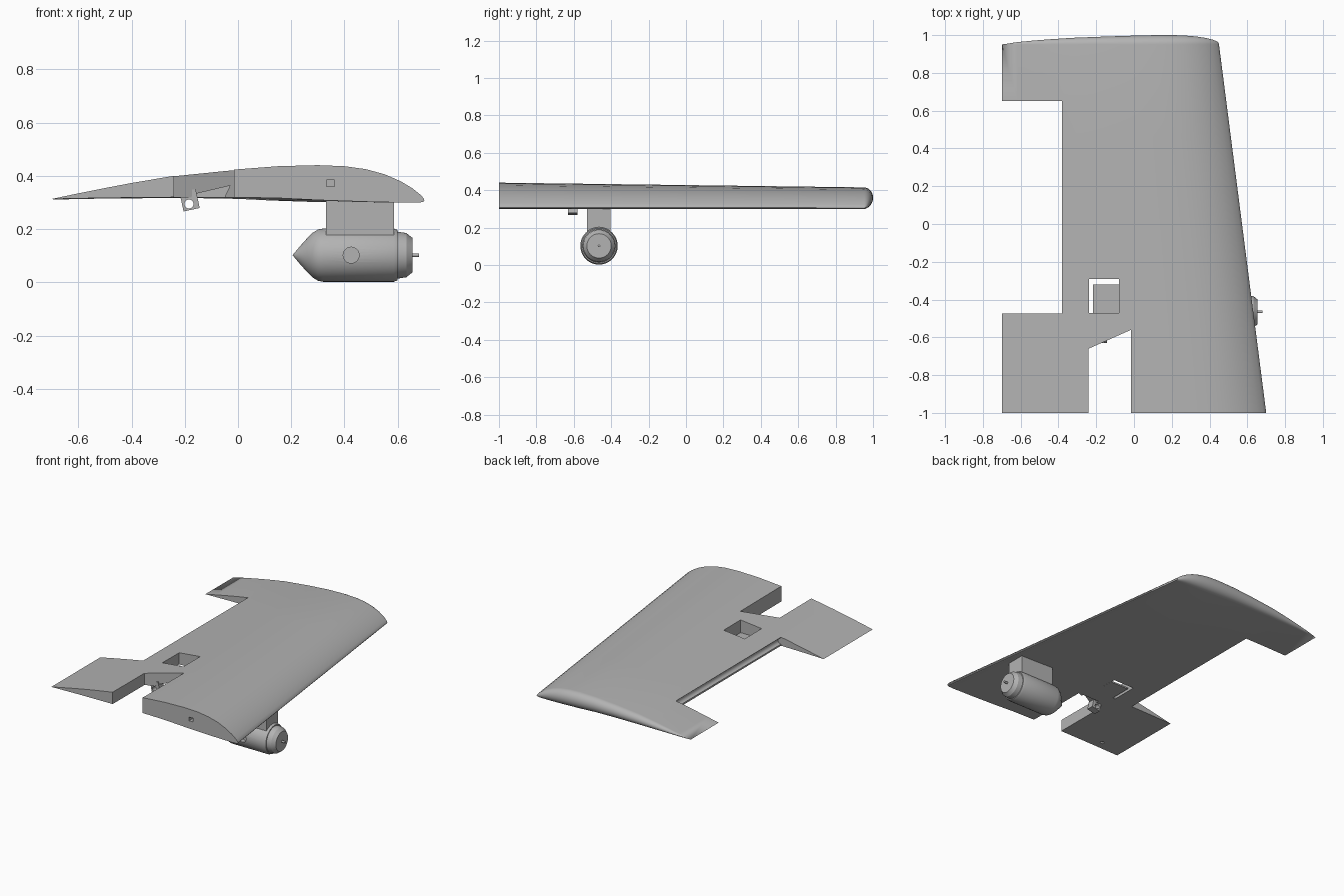
import bpy, bmesh, math
from mathutils import Matrix, Vector

if "Cube" in bpy.data.objects:
    bpy.data.objects.remove(bpy.data.objects["Cube"])

grey = bpy.data.materials.new("plain grey")
grey.use_nodes = True
grey.diffuse_color = (0.45, 0.45, 0.45, 1)
grey.node_tree.nodes["Principled BSDF"].inputs["Base Color"].default_value = (0.45, 0.45, 0.45, 1)


def make(name, bm):
    bmesh.ops.recalc_face_normals(bm, faces=bm.faces)
    mesh = bpy.data.meshes.new(name)
    bm.to_mesh(mesh)
    bm.free()
    mesh.materials.append(grey)
    ob = bpy.data.objects.new(name, mesh)
    bpy.context.collection.objects.link(ob)
    return ob


def prism(name, outline, lo, hi, axis="z"):
    """Extrude a 2D outline: xy along z, or xz along y."""
    def place(p, h):
        return (p[0], p[1], h) if axis == "z" else (p[0], h, p[1])
    bm = bmesh.new()
    rings = [[bm.verts.new(place(p, h)) for p in outline] for h in (lo, hi)]
    n = len(outline)
    for ring in rings:
        bm.faces.new(ring)
    for i in range(n):
        j = (i + 1) % n
        bm.faces.new((rings[0][i], rings[0][j], rings[1][j], rings[1][i]))
    return make(name, bm)


def box(name, x, y, z):
    return prism(name, [(x[0], y[0]), (x[1], y[0]), (x[1], y[1]), (x[0], y[1])], *z)


def rod(name, x, z, r, y, flat=1):
    """Cylinder along y."""
    turn = [2 * math.pi * i / 32 for i in range(32)]
    return prism(name, [(x + r * flat * math.cos(a), z + r * math.sin(a)) for a in turn], *y, axis="y")


def cut(target, cutter):
    mod = target.modifiers.new("cut", "BOOLEAN")
    mod.operation, mod.solver, mod.object = "DIFFERENCE", "EXACT", cutter
    bpy.context.view_layer.update()
    with bpy.context.temp_override(object=target, active_object=target):
        bpy.ops.object.modifier_apply(modifier=mod.name)
    bpy.data.objects.remove(cutter)


def smooth(ob, angle=30):
    bpy.ops.object.select_all(action="DESELECT")
    ob.select_set(True)
    bpy.context.view_layer.objects.active = ob
    bpy.ops.object.shade_smooth_by_angle(angle=math.radians(angle))


# Wing: aerofoil lofted from root to a rounded tip
TOP = [(-0.7, .313), (-.6, .334), (-.5, .354), (-.4, .373), (-.24, .40), (-.02, .423),
       (.15, .436), (.3, .44), (.4, .436), (.48, .425), (.55, .406), (.61, .38),
       (.655, .353), (.685, .329), (.697, .316), (.7, .308)]
BOTTOM = [(-0.7, .313), (-.5, .317), (-.2, .32), (.1, .319), (.3, .309), (.5, .302),
          (.655, .299), (.685, .3), (.697, .303), (.7, .308)]


def height(curve, x):
    for (a, za), (b, zb) in zip(curve, curve[1:]):
        if x <= b:
            return za + (zb - za) * (x - a) / (b - a)
    return curve[-1][1]


def wing_section(bm, span, phi):
    y = -1 + 1.95 * span
    upper, lower = [], []
    for x, top in TOP:
        bottom = height(BOTTOM, x)
        chord_x = -0.7 + (x + 0.7) * (1 - 0.25 * span / 1.4)
        mid, half = (top + bottom) / 2, (top - bottom) / 2
        bulge = 0.05 * min(1, half / 0.065) ** 0.7 * math.sin(phi)
        for side, row in ((1, upper), (-1, lower)):
            z = mid + side * half * math.cos(phi)
            z = 0.3 + (z - 0.3) * (1 - 0.18 * span)
            row.append(bm.verts.new((chord_x, y + bulge, z)))
    return upper + lower[-2:0:-1]


bm = bmesh.new()
stations = [(s / 4, 0) for s in range(5)] + [(1, math.pi / 2 * k / 8) for k in range(1, 9)]
sections = [wing_section(bm, *s) for s in stations]
bm.faces.new(sections[0])
for a, b in zip(sections, sections[1:]):
    for i in range(len(a)):
        j = (i + 1) % len(a)
        bm.faces.new((a[i], a[j], b[j], b[i]))
bmesh.ops.remove_doubles(bm, verts=bm.verts, dist=0.0002)
wing = make("wing", bm)

# Openings: control surface bay with hollow front, root notch, hatch, hinge recess, small sockets
cut(wing, box("bay_cutter", (-0.9, -0.38), (-0.475, 0.65), (0.1, 0.6)))
cut(wing, rod("cove_cutter", -0.38, 0.35, 0.022, (-0.474, 0.649)))
cut(wing, prism("notch_cutter", [(-0.24, -1.1), (-0.015, -1.1), (-0.015, -0.56), (-0.24, -0.66)], 0.1, 0.6))
cut(wing, box("hatch_cutter", (-0.238, -0.08), (-0.47, -0.29), (0.1, 0.6)))
cut(wing, prism("recess_cutter", [(-0.18, 0.31), (-0.17, 0.33), (-0.03, 0.363), (-0.055, 0.31)],
                -0.7, -0.56, "y"))
cut(wing, box("socket_cutter", (0.333, 0.363), (-1.1, -0.96), (0.36, 0.384)))
cut(wing, box("horn_socket_cutter", (-0.54, -0.515), (-0.95, -0.93), (0.25, 0.33)))
smooth(wing)

# Hatch plate sitting low in its opening
box("hatch_plate", (-0.218, -0.078), (-0.472, -0.32), (0.318, 0.328))

# Hinge bracket, tilted, with a pin hole
bracket = box("hinge_bracket", (-0.031, 0.031), (-0.025, 0.025), (-0.028, 0.045))
bracket.data.transform(Matrix.Translation((-0.18, -0.605, 0.3)) @ Matrix.Rotation(-0.21, 4, "Y"))
cut(bracket, rod("pin_cutter", -0.184, 0.294, 0.017, (-0.7, -0.5)))
smooth(bracket)

# Pylon
box("pylon", (0.33, 0.585), (-0.53, -0.405), (0.17, 0.325))

# Engine pod: profile turned about the x axis
PROFILE = [(.205, 0), (.215, .012), (.235, .036), (.26, .064), (.28, .084), (.3, .096), (.32, .1),
           (.585, .1), (.6, .094), (.6, .088), (.632, .083), (.655, .065), (.655, .007), (.68, .007), (.68, 0)]
bm = bmesh.new()
verts = [bm.verts.new((x, 0, r)) for x, r in PROFILE]
edges = [bm.edges.new(pair) for pair in zip(verts, verts[1:])]
bmesh.ops.spin(bm, geom=verts + edges, cent=(0, 0, 0), axis=(1, 0, 0), angle=2 * math.pi, steps=48)
bmesh.ops.remove_doubles(bm, verts=bm.verts, dist=0.0002)
bmesh.ops.translate(bm, verts=bm.verts, vec=Vector((0, -0.465, 0.102)))
pod = make("engine_pod", bm)
cut(pod, rod("port_cutter", 0.425, 0.102, 0.03, (-0.6, -0.53)))
smooth(pod, 25)
